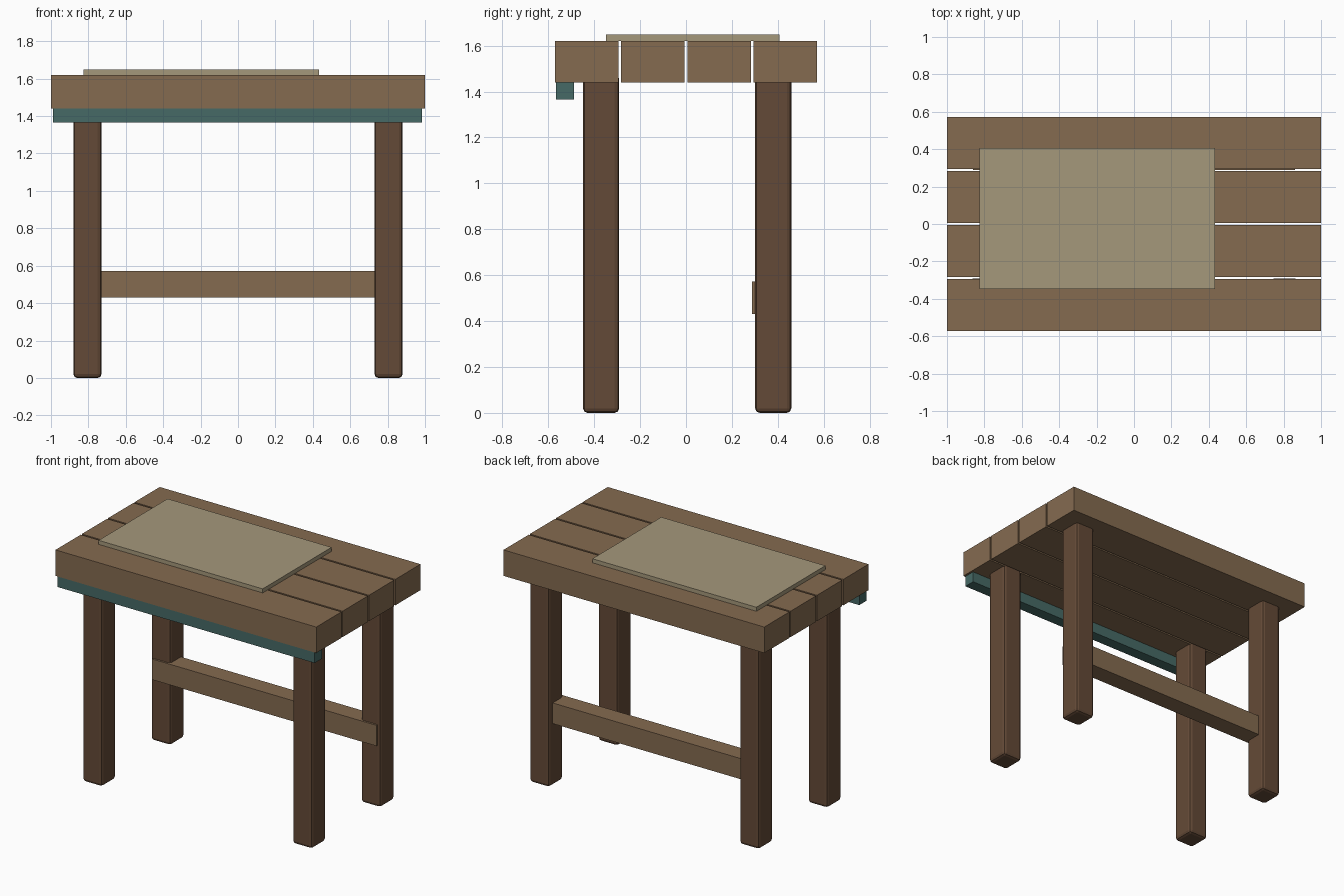
import bpy

cube = bpy.data.objects.get("Cube")
if cube:
    bpy.data.objects.remove(cube, do_unlink=True)


def material(name, rgb):
    """Flat material from 0-255 sRGB values, converted to linear."""
    linear = [((c / 255 + 0.055) / 1.055) ** 2.4 for c in rgb]
    mat = bpy.data.materials.new(name)
    mat.use_nodes = True
    mat.diffuse_color = (*linear, 1)
    bsdf = mat.node_tree.nodes["Principled BSDF"]
    bsdf.inputs["Base Color"].default_value = (*linear, 1)
    bsdf.inputs["Roughness"].default_value = 0.9
    return mat


def box(name, mat, x, y, z, bevel=0):
    """Box from (min, max) ranges on each axis, optionally with worn edges."""
    ranges = (x, y, z)
    bpy.ops.mesh.primitive_cube_add(size=1, location=[(a + b) / 2 for a, b in ranges])
    obj = bpy.context.object
    obj.name = obj.data.name = name
    obj.scale = [b - a for a, b in ranges]
    bpy.ops.object.transform_apply(location=False, rotation=False, scale=True)
    obj.data.materials.append(mat)
    if bevel:
        mod = obj.modifiers.new("worn_edges", "BEVEL")
        mod.width = bevel
        mod.segments = 2
    return obj


wood = material("oak_brown", (133, 107, 80))
dark_wood = material("dark_brown", (100, 74, 55))
teal = material("muted_teal", (70, 106, 102))
parchment = material("parchment_tan", (165, 152, 123))

# Tabletop planks with narrow gaps between them
for i in range(4):
    y = (i - 1.5) * 0.2885
    box(f"top_plank_{i + 1}", wood, (-1, 1), (y - 0.138, y + 0.138), (1.44, 1.62))

# Four legs, tucked into the underside of the top
for side, x in (("left", 0.805), ("right", -0.805)):
    for end, y in (("front", -0.37), ("back", 0.38)):
        box(f"{end}_{side}_leg", dark_wood,
            (x - 0.075, x + 0.075), (y - 0.079, y + 0.079), (0, 1.475), bevel=0.02)

# Stretcher between the back legs
box("back_stretcher", wood, (-0.86, 0.86), (0.288, 0.418), (0.43, 0.573))

# Painted rail under the front edge
box("front_rail", teal, (-0.988, 0.985), (-0.567, -0.487), (1.365, 1.44))

# Thin sheet lying on the top
box("work_sheet", parchment, (-0.825, 0.433), (-0.348, 0.407), (1.62, 1.648))
